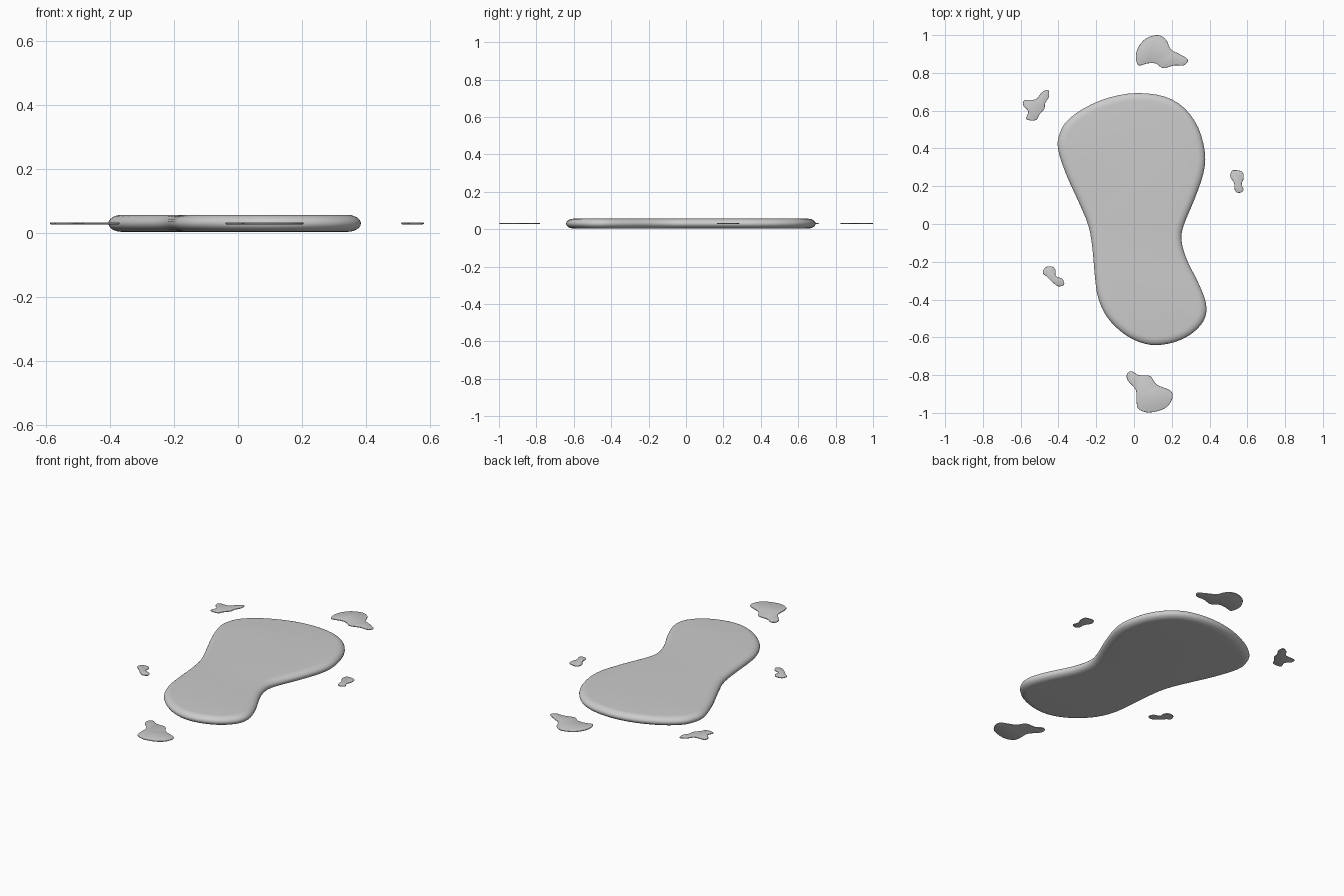
import bpy, bmesh, math
from mathutils import Vector

if "Cube" in bpy.data.objects:
    bpy.data.objects.remove(bpy.data.objects["Cube"])

MID_Z = 0.03


def smooth_loop(pts, steps):
    """Closed smooth curve through the points (clockwise)."""
    p = [Vector((x / 100, y / 100)) for x, y in pts]
    n, out = len(p), []
    for i in range(n):
        a, b, c, d = p[i - 1], p[i], p[(i + 1) % n], p[(i + 2) % n]
        for s in range(steps):
            t = s / steps
            out.append(0.5 * (2 * b + (c - a) * t + (2 * a - 5 * b + 4 * c - d) * t * t
                              + (3 * b - a - 3 * c + d) * t ** 3))
    return out


def puddle(name, pts, half, inset, steps, segs):
    """Slab with a rounded rim: rings lofted from bottom to top, capped flat."""
    loop = smooth_loop(pts, steps)
    n = len(loop)
    inward = []
    for i in range(n):
        t = (loop[(i + 1) % n] - loop[i - 1]).normalized()
        inward.append(Vector((t.y, -t.x)))
    bm = bmesh.new()
    rings = []
    for k in range(segs + 1):
        a = -math.pi / 2 + math.pi * k / segs
        off, z = inset * (1 - math.cos(a)), MID_Z + half * math.sin(a)
        rings.append([bm.verts.new((*(v + w * off), z)) for v, w in zip(loop, inward)])
    for r0, r1 in zip(rings, rings[1:]):
        for i in range(n):
            j = (i + 1) % n
            bm.faces.new((r0[i], r0[j], r1[j], r1[i]))
    bm.faces.new(rings[0])
    bm.faces.new(rings[-1])
    bmesh.ops.recalc_face_normals(bm, faces=bm.faces)
    me = bpy.data.meshes.new(name)
    bm.to_mesh(me)
    bm.free()
    ob = bpy.data.objects.new(name, me)
    bpy.context.collection.objects.link(ob)
    for o in bpy.context.selected_objects:
        o.select_set(False)
    ob.select_set(True)
    bpy.context.view_layer.objects.active = ob
    bpy.ops.object.shade_smooth_by_angle(angle=math.radians(35))


# Outlines are in hundredths of a unit, seen from above, clockwise
# Main puddle
puddle("main_puddle", [
    (1.5, 69.3), (16, 67.5), (26.5, 61.5), (34, 51), (37.5, 38), (36.8, 27),
    (32, 13), (26.2, -1), (25.2, -9), (28, -19), (34, -31), (38, -41.5),
    (37.8, -49), (34, -55), (27.5, -60), (18.5, -63.3), (9, -64), (0, -61.3),
    (-8, -56), (-14.8, -48.5), (-19, -39), (-20.6, -29), (-22, -13), (-24.1, -1),
    (-29, 11), (-36, 26.5), (-40.3, 40), (-39.3, 48), (-35.5, 54.5), (-26.5, 61.3),
    (-13, 67)], 0.0265, 0.042, 3, 12)

# Splash drops around it
puddle("back_drop", [
    (2, 93), (6, 98), (12.5, 100), (17, 97.5), (19.5, 92.5), (24, 90), (28.5, 87),
    (26.5, 84), (21.5, 84), (15.5, 82.5), (11.5, 85), (7, 85), (2.5, 84), (1, 88)],
    0.003, 0.003, 4, 4)
puddle("front_drop", [
    (-3.5, -79), (-1, -78), (2.5, -80), (8.5, -80.5), (12, -85), (19, -88),
    (20.5, -91), (19, -95), (15.5, -98), (8, -99.8), (2.5, -98), (1.3, -94),
    (1, -88), (-3.5, -82.5)], 0.003, 0.003, 4, 4)
puddle("left_back_drop", [
    (-45.5, 71), (-45, 67.5), (-47, 64), (-47.5, 61), (-50, 58), (-52, 55),
    (-57, 55.5), (-56, 59.5), (-58.5, 62.5), (-58, 65.5), (-52, 66), (-49, 69.5)],
    0.003, 0.003, 4, 4)
puddle("right_drop", [
    (54, 28.5), (57.5, 27.5), (58, 24), (57, 21), (58, 18), (56, 16.5),
    (53.5, 17.5), (53, 21.5), (51, 25), (51.7, 28)], 0.003, 0.003, 4, 4)
puddle("left_front_drop", [
    (-43.5, -22.5), (-41.5, -24.5), (-41.5, -27.5), (-38, -29), (-37, -32),
    (-40, -33), (-43, -31), (-46, -28), (-48.3, -26), (-47, -23)], 0.003, 0.003, 4, 4)
